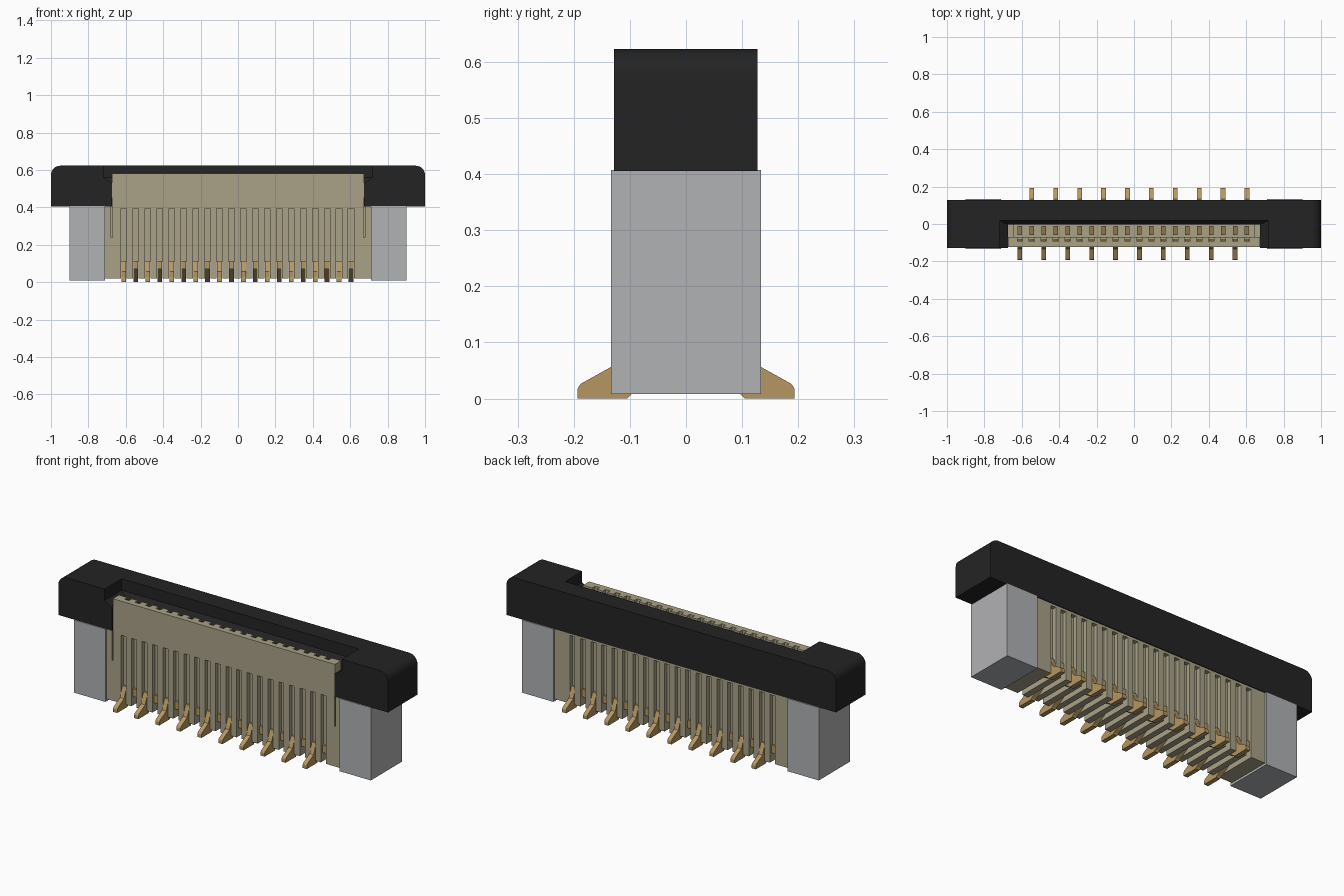
import bpy, bmesh, math

if "Cube" in bpy.data.objects:
    bpy.data.objects.remove(bpy.data.objects["Cube"])

PITCH, COUNT = 0.0639, 20
XS = [-0.61 + PITCH * i for i in range(COUNT)]


def material(name, rgb):
    m = bpy.data.materials.new(name)
    m.diffuse_color = (*rgb, 1)
    m.use_nodes = True
    m.node_tree.nodes["Principled BSDF"].inputs["Base Color"].default_value = m.diffuse_color
    return m


BEIGE = material("beige plastic", (0.40, 0.36, 0.245))
BLACK = material("black plastic", (0.017, 0.017, 0.017))
GREY = material("grey metal", (0.44, 0.445, 0.46))
GOLD = material("gold contact", (0.47, 0.31, 0.12))


def loft(bm, a, b):
    """Closed solid between two matching rings of points."""
    va, vb = [bm.verts.new(p) for p in a], [bm.verts.new(p) for p in b]
    n = len(va)
    bm.faces.new(va)
    bm.faces.new(vb[::-1])
    for i in range(n):
        j = (i + 1) % n
        bm.faces.new((va[j], va[i], vb[i], vb[j]))


def prism_x(bm, pts, x0, x1):
    loft(bm, [(x0, y, z) for y, z in pts], [(x1, y, z) for y, z in pts])


def prism_y(bm, pts, y0, y1):
    loft(bm, [(x, y0, z) for x, z in pts], [(x, y1, z) for x, z in pts])


def box(bm, x0, x1, y0, y1, z0, z1):
    prism_x(bm, [(y0, z0), (y1, z0), (y1, z1), (y0, z1)], x0, x1)


def finish(bm, name, mat=None):
    bmesh.ops.recalc_face_normals(bm, faces=bm.faces)
    me = bpy.data.meshes.new(name)
    bm.to_mesh(me)
    bm.free()
    ob = bpy.data.objects.new(name, me)
    bpy.context.collection.objects.link(ob)
    if mat:
        me.materials.append(mat)
    return ob


def cut(ob, bm):
    """Subtract the cutter mesh, apply, and remove the cutter."""
    cutter = finish(bm, "cutter")
    cutter.hide_render = True
    bpy.context.view_layer.objects.active = ob
    mod = ob.modifiers.new("cut", 'BOOLEAN')
    mod.operation, mod.solver, mod.object = 'DIFFERENCE', 'EXACT', cutter
    bpy.ops.object.modifier_apply(modifier=mod.name)
    bpy.data.objects.remove(cutter)


# Housing: wide base with a narrower tall front wall
bm = bmesh.new()
half = [(0.715, 0.02), (0.715, 0.406), (0.674, 0.406), (0.674, 0.58)]
prism_y(bm, half + [(-x, z) for x, z in half[::-1]], -0.123, 0.123)
housing = finish(bm, "housing", BEIGE)

# Clear everything behind the front wall, then sink the cable cavity
bm = bmesh.new()
box(bm, -0.8, 0.8, -0.07, 0.3, 0.406, 0.8)
cut(housing, bm)
bm = bmesh.new()
box(bm, -0.645, 0.645, -0.07, 0.0, 0.16, 0.7)
cut(housing, bm)

# Contact channels: front and back grooves joined under the base, and wall slots
bm = bmesh.new()
channel = [(-0.2, -0.1), (0.2, -0.1), (0.2, 0.393), (0.1, 0.393),
           (0.1, 0.11), (-0.1, 0.11), (-0.1, 0.393), (-0.2, 0.393)]
for x in XS:
    prism_x(bm, channel, x - 0.015, x + 0.015)
    box(bm, x - 0.014, x + 0.014, -0.094, -0.06, 0.25, 0.7)
for s in (-1, 1):  # relief slits beside the wall
    box(bm, s * 0.675 - 0.003, s * 0.675 + 0.003, -0.2, -0.1, 0.24, 0.45)
cut(housing, bm)

# Contacts: feet alternate between front and back
foot = [(-0.193, 0), (-0.105, 0), (-0.098, 0.007), (0.0, 0.07), (0.112, 0.07),
        (0.112, 0.112), (-0.112, 0.112), (-0.134, 0.056), (-0.188, 0.026), (-0.193, 0.018)]
bm = bmesh.new()
for i, x in enumerate(XS):
    s = 1 if i % 2 == 0 else -1
    prism_x(bm, [(s * y, z) for y, z in foot], x - 0.0125, x + 0.0125)
    # front spring arm in the wall slot, wide back arm in the cavity
    prism_x(bm, [(-0.092, 0.12), (-0.08, 0.12), (-0.08, 0.48), (-0.092, 0.5)],
            x - 0.012, x + 0.012)
    prism_x(bm, [(-0.045, 0.12), (-0.012, 0.12), (-0.012, 0.4), (-0.058, 0.38), (-0.058, 0.33)],
            x - 0.012, x + 0.012)
finish(bm, "contacts", GOLD)

# Metal end blocks
for s, side in ((-1, "left"), (1, "right")):
    bm = bmesh.new()
    box(bm, s * 0.711, s * 0.9, -0.134, 0.134, 0.008, 0.407)
    finish(bm, side + "_end_block", GREY)

# Locking bar: rounded top corners, open towards the front wall
R, SEG = 0.05, 8
arc = [(0.95 + R * math.cos(k * math.pi / 2 / SEG), 0.5725 + R * math.sin(k * math.pi / 2 / SEG))
       for k in range(SEG + 1)]
half = [(1.0, 0.4055)] + arc
bm = bmesh.new()
prism_y(bm, half + [(-x, z) for x, z in half[::-1]], -0.1285, 0.1275)
bar = finish(bm, "locking_bar", BLACK)


# Opening widens upwards through a chamfer
def opening(x, y, z):
    return [(-x, -0.3, z), (x, -0.3, z), (x, y, z), (-x, y, z)]


levels = [opening(0.675, -0.003, 0.3), opening(0.675, -0.003, 0.53),
          opening(0.72, 0.02, 0.56), opening(0.72, 0.02, 0.8)]
bm = bmesh.new()
rings = [[bm.verts.new(p) for p in ring] for ring in levels]
bm.faces.new(rings[0])
bm.faces.new(rings[-1])
for a, b in zip(rings, rings[1:]):
    for i in range(4):
        j = (i + 1) % 4
        bm.faces.new((a[i], a[j], b[j], b[i]))
cut(bar, bm)
bpy.ops.object.select_all(action='DESELECT')
bar.select_set(True)
bpy.context.view_layer.objects.active = bar
bpy.ops.object.shade_smooth_by_angle(angle=math.radians(25))
